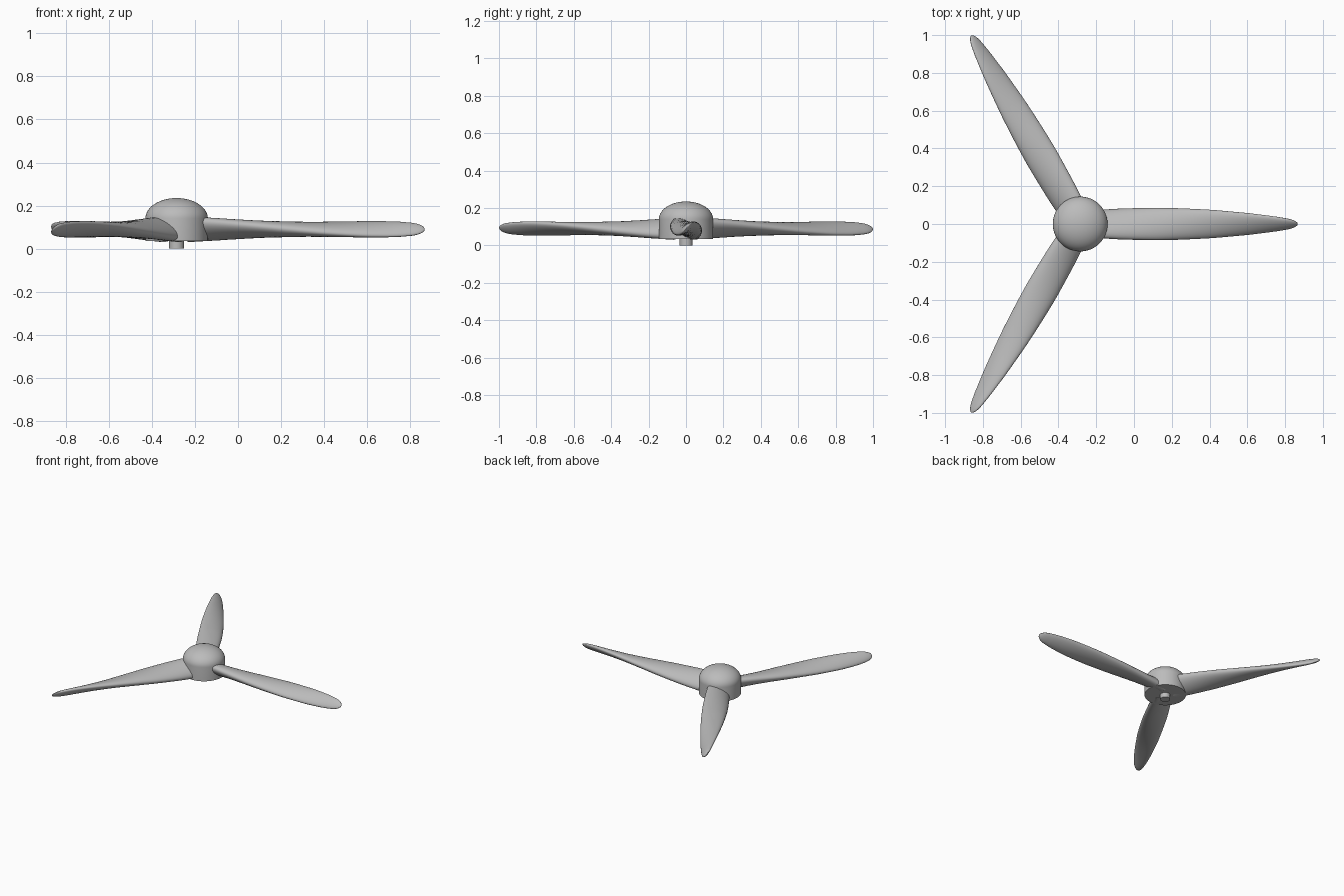
import bpy, bmesh, math
from mathutils import Matrix

cube = bpy.data.objects.get("Cube")
if cube:
    bpy.data.objects.remove(cube, do_unlink=True)

HUB_X, BLADE_Z, LENGTH = -0.285, 0.09, 1.152

grey = bpy.data.materials.new("plain grey")
grey.use_nodes = True
colour = (0.5, 0.5, 0.5, 1)
grey.diffuse_color = colour
grey.node_tree.nodes["Principled BSDF"].inputs["Base Color"].default_value = colour


def make(name, bm):
    """Turn a bmesh into a smooth shaded object at the hub axis."""
    bmesh.ops.recalc_face_normals(bm, faces=bm.faces)
    mesh = bpy.data.meshes.new(name)
    bm.to_mesh(mesh)
    bm.free()
    mesh.materials.append(grey)
    ob = bpy.data.objects.new(name, mesh)
    bpy.context.collection.objects.link(ob)
    ob.location.x = HUB_X
    bpy.ops.object.select_all(action='DESELECT')
    ob.select_set(True)
    bpy.context.view_layer.objects.active = ob
    bpy.ops.object.shade_smooth_by_angle(angle=math.radians(40))
    return ob


def lathe(name, profile, steps=64):
    """Spin a radius/height profile about the vertical axis."""
    bm = bmesh.new()
    verts = [bm.verts.new((r, 0, z)) for r, z in profile]
    edges = [bm.edges.new(pair) for pair in zip(verts, verts[1:])]
    bmesh.ops.spin(bm, geom=verts + edges, cent=(0, 0, 0), axis=(0, 0, 1),
                   angle=math.tau, steps=steps)
    bmesh.ops.remove_doubles(bm, verts=bm.verts, dist=1e-5)
    return make(name, bm)


def along(keys, r):
    """Linear interpolation through (radius, value) keys."""
    for (r0, v0), (r1, v1) in zip(keys, keys[1:]):
        if r <= r1:
            return v0 + (v1 - v0) * (r - r0) / (r1 - r0)
    return keys[-1][1]


# Hub: short drum with a flattened dome
dome = [(0.145 * math.cos(a), 0.14 + 0.095 * math.sin(a))
        for a in (math.pi / 2 * i / 16 for i in range(16))]
lathe("hub", [(0, 0.035), (0.145, 0.035)] + dome + [(0, 0.235)])

# Shaft under the hub
lathe("shaft", [(0, 0), (0.035, 0), (0.035, 0.06), (0, 0.06)], 32)

# Blades: oval sections that taper and twist from root to tip
CHORD = [(0, 0.083), (0.2, 0.087), (0.4, 0.087), (0.5, 0.084), (0.7, 0.077),
         (0.9, 0.064), (1.0, 0.054), (1.07, 0.045)]
THICK = [(0, 0.042), (0.5, 0.037), (0.9, 0.024), (1.07, 0.017)]


def blade(name, angle, rings=48, sides=32):
    bm = bmesh.new()
    loops = []
    for i in range(rings):
        r = 0.05 + (LENGTH - 0.05) * math.sin(math.pi / 2 * i / rings)
        tip = max(0, (r - 1.04) / (LENGTH - 1.04))
        close = math.sqrt(1 - tip * tip)
        twist = Matrix.Rotation(math.radians(-40 + 78 * r), 3, 'X')
        c, h = along(CHORD, r) * close, along(THICK, r) * close
        loop = []
        for k in range(sides):
            a = math.tau * k / sides
            p = twist @ Matrix.Translation((0, c * math.cos(a), h * math.sin(a))).to_translation()
            loop.append(bm.verts.new((r, p.y, p.z + BLADE_Z)))
        loops.append(loop)
    for low, high in zip(loops, loops[1:]):
        for k in range(sides):
            n = (k + 1) % sides
            bm.faces.new((low[k], low[n], high[n], high[k]))
    bm.faces.new(loops[0])
    end = bm.verts.new((LENGTH, 0, BLADE_Z))
    for k in range(sides):
        bm.faces.new((loops[-1][k], loops[-1][(k + 1) % sides], end))
    make(name, bm).rotation_euler.z = angle


for i, side in enumerate(("left", "back_right", "front_right")):
    blade(side + "_blade", math.tau * i / 3)
